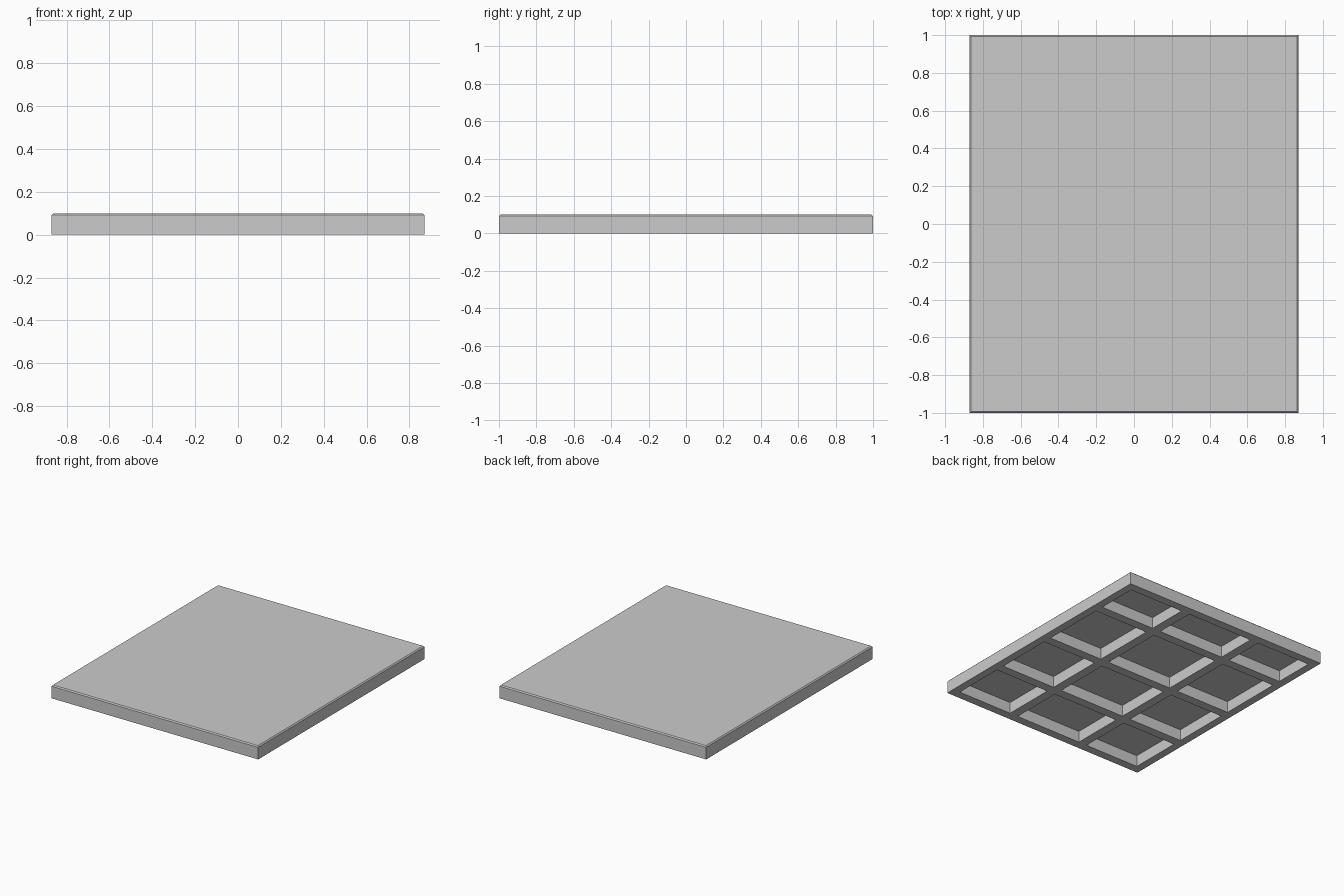
import bpy
import bmesh

if "Cube" in bpy.data.objects:
    bpy.data.objects.remove(bpy.data.objects["Cube"])

HX, HY, H = 0.87, 1.0, 0.10      # half width, half length, height
DEPTH, CHAMFER = 0.086, 0.008    # pocket depth, top edge chamfer

# Pocket limits along each axis; ribs lie in between
COLS = [(-0.81, -0.35), (-0.28, 0.28), (0.35, 0.81)]
ROWS = [(-0.935, -0.53), (-0.46, -0.015), (0.055, 0.55), (0.62, 0.935)]


def stops(half, spans):
    return [-half] + [v for span in spans for v in span] + [half]


def move(geom, dz):
    verts = [g for g in geom if isinstance(g, bmesh.types.BMVert)]
    bmesh.ops.translate(bm, verts=verts, vec=(0, 0, dz))
    return verts


bm = bmesh.new()
xs, ys = stops(HX, COLS), stops(HY, ROWS)

# Underside grid: odd cells in both directions become pockets
grid = [[bm.verts.new((x, y, 0)) for y in ys] for x in xs]
pockets = []
for i in range(len(xs) - 1):
    for j in range(len(ys) - 1):
        face = bm.faces.new((grid[i][j], grid[i][j + 1],
                             grid[i + 1][j + 1], grid[i + 1][j]))
        if i % 2 and j % 2:
            pockets.append(face)

# Outer walls, chamfer and flat top
rim = [e for e in bm.edges if e.is_boundary]
for dz, inset in ((H - CHAMFER, 0), (CHAMFER, CHAMFER)):
    geom = bmesh.ops.extrude_edge_only(bm, edges=rim)["geom"]
    for v in move(geom, dz):
        for axis, half in ((0, HX), (1, HY)):
            if abs(abs(v.co[axis]) - half) < 1e-4:
                v.co[axis] *= (half - inset) / half
    rim = [g for g in geom if isinstance(g, bmesh.types.BMEdge) and g.is_boundary]
bmesh.ops.contextual_create(bm, geom=rim)

# Sink the pockets between the ribs
geom = bmesh.ops.extrude_face_region(bm, geom=pockets)["geom"]
move(geom, DEPTH)
bmesh.ops.delete(bm, geom=[f for f in pockets if f.is_valid], context="FACES")

# Merge flat cells and tidy normals
bmesh.ops.recalc_face_normals(bm, faces=bm.faces[:])
mesh = bpy.data.meshes.new("ribbed_panel")
bm.to_mesh(mesh)
bm.free()
panel = bpy.data.objects.new("ribbed_panel", mesh)
bpy.context.collection.objects.link(panel)
